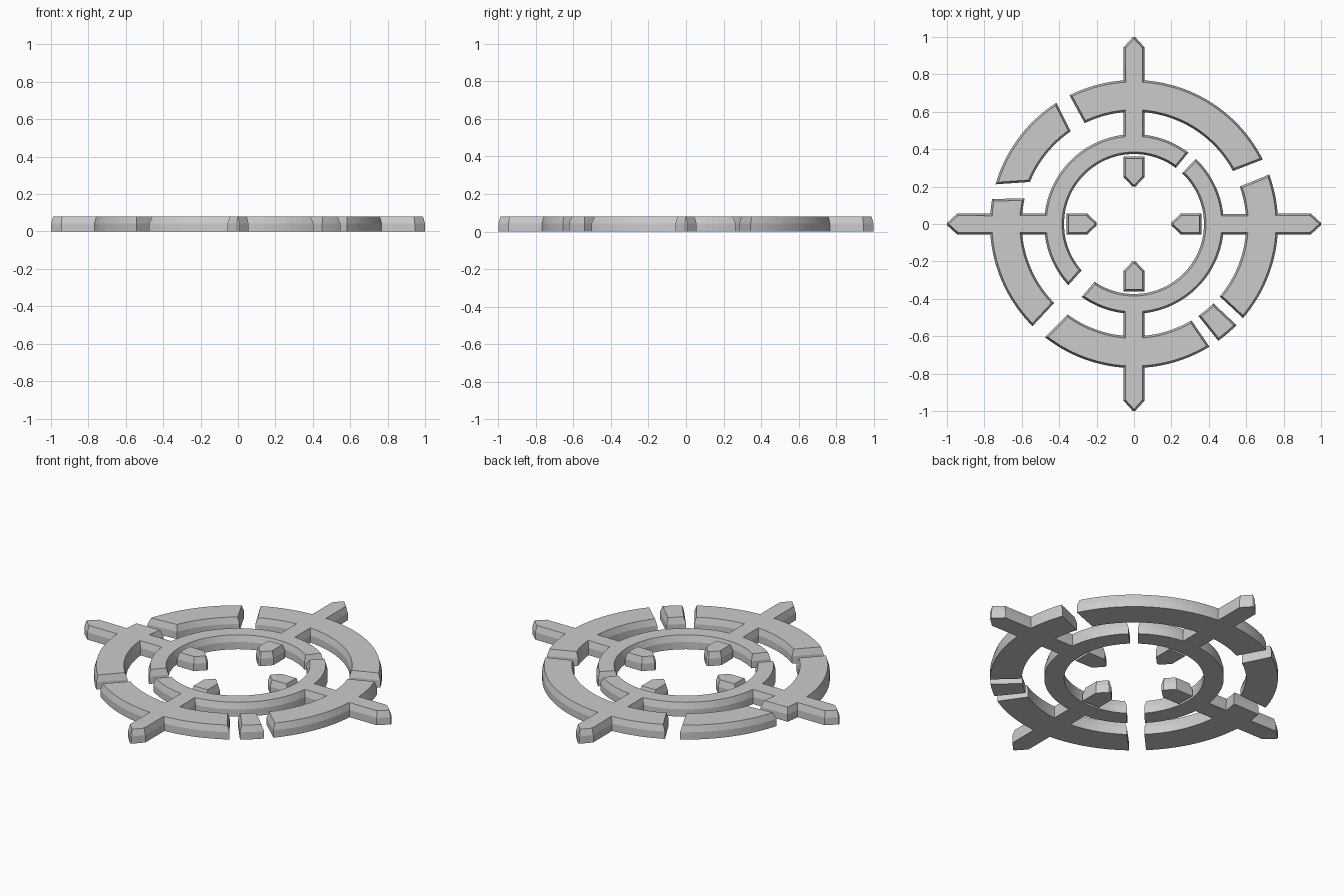
import bpy, bmesh
from math import radians, cos, sin, ceil

if "Cube" in bpy.data.objects:
    bpy.data.objects.remove(bpy.data.objects["Cube"])

HEIGHT, EDGE_Z, CHAMFER = 0.08, 0.043, 0.011
OUTER, INNER = (0.77, 0.60), (0.48, 0.374)   # outer / inner radius of the two rings


def polar(r, a):
    return (r * cos(radians(a)), r * sin(radians(a)))


def arc(radii, start, end):
    """Ring segment; start and end are (outer edge angle, inner edge angle)."""
    n = max(2, ceil((end[0] - start[0]) / 2.5))
    mix = lambda k, i: start[k] + (end[k] - start[k]) * i / n
    return ([polar(radii[0], mix(0, i)) for i in range(n + 1)] +
            [polar(radii[1], mix(1, i)) for i in range(n, -1, -1)])


def turned(points, angle):
    c, s = round(cos(radians(angle))), round(sin(radians(angle)))
    return [(c * x - s * y, s * x + c * y) for x, y in points]


def spoke(angle):
    return turned([(0.42, -0.056), (0.945, -0.056), (1, -0.006),
                   (1, 0.006), (0.945, 0.056), (0.42, 0.056)], angle)


def slab(name, outline, chamfer=True):
    """Straight-sided slab with a steep chamfer around the upper edge."""
    bm = bmesh.new()
    low = [bm.verts.new((x, y, 0)) for x, y in outline]
    high = [bm.verts.new((x, y, EDGE_Z)) for x, y in outline]
    bm.faces.new(low[::-1])
    top = bm.faces.new(high)
    for i in range(len(low)):
        j = (i + 1) % len(low)
        bm.faces.new((low[i], low[j], high[j], high[i]))
    bmesh.ops.recalc_face_normals(bm, faces=bm.faces[:])
    if chamfer:
        bmesh.ops.inset_individual(bm, faces=[top], thickness=CHAMFER,
                                   depth=HEIGHT - EDGE_Z, use_even_offset=True)
    mesh = bpy.data.meshes.new(name)
    bm.to_mesh(mesh)
    bm.free()
    obj = bpy.data.objects.new(name, mesh)
    bpy.context.collection.objects.link(obj)
    return obj


def merged_outline(outlines):
    """Union of overlapping flat outlines, returned as one outline."""
    objs = [slab("helper", o, False) for o in outlines]
    for other in objs[1:]:
        mod = objs[0].modifiers.new("join", 'BOOLEAN')
        mod.operation, mod.solver, mod.object = 'UNION', 'EXACT', other
    bpy.context.view_layer.update()
    bm = bmesh.new()
    bm.from_object(objs[0], bpy.context.evaluated_depsgraph_get())
    bm.normal_update()
    bmesh.ops.delete(bm, geom=[f for f in bm.faces if f.normal.z > -0.9], context='FACES')
    bmesh.ops.remove_doubles(bm, verts=bm.verts[:], dist=0.002)
    if len(bm.faces) > 1:
        bmesh.ops.dissolve_faces(bm, faces=bm.faces[:], use_verts=False)
    face = max(bm.faces, key=lambda f: f.calc_area())
    outline = [(v.co.x, v.co.y) for v in face.verts][::-1]
    bm.free()
    for o in objs:
        bpy.data.objects.remove(o)
    return outline


# Upper left frame: inner arc, two outer arcs and two spokes
slab("frame_upper_left", merged_outline([
    arc(INNER, (52.7, 53.2), (223, 221.5)), spoke(90), spoke(180),
    arc(OUTER, (26.6, 28.2), (116.6, 116.1)),
    arc(OUTER, (170, 166.8), (225.2, 224.7))]))

# Lower right frame
slab("frame_lower_right", merged_outline([
    arc(INNER, (234.3, 235.7), (406.4, 406.7)), spoke(0), spoke(270),
    arc(OUTER, (231.9, 233.7), (301.6, 300.8)),
    arc(OUTER, (319.2, 319.8), (380.1, 379.5))]))

# Loose outer segments
slab("long_segment", arc(OUTER, (122.6, 124.3), (164, 158)))
slab("short_segment", arc(OUTER, (305.8, 305), (315.4, 315)))

# Pointers around the centre
pointer = [(0.2, 0.008), (0.2, -0.008), (0.25, -0.056), (0.36, -0.056), (0.36, 0.056), (0.25, 0.056)]
for side, angle in (("right", 0), ("back", 90), ("left", 180), ("front", 270)):
    slab("pointer_" + side, turned(pointer, angle))
